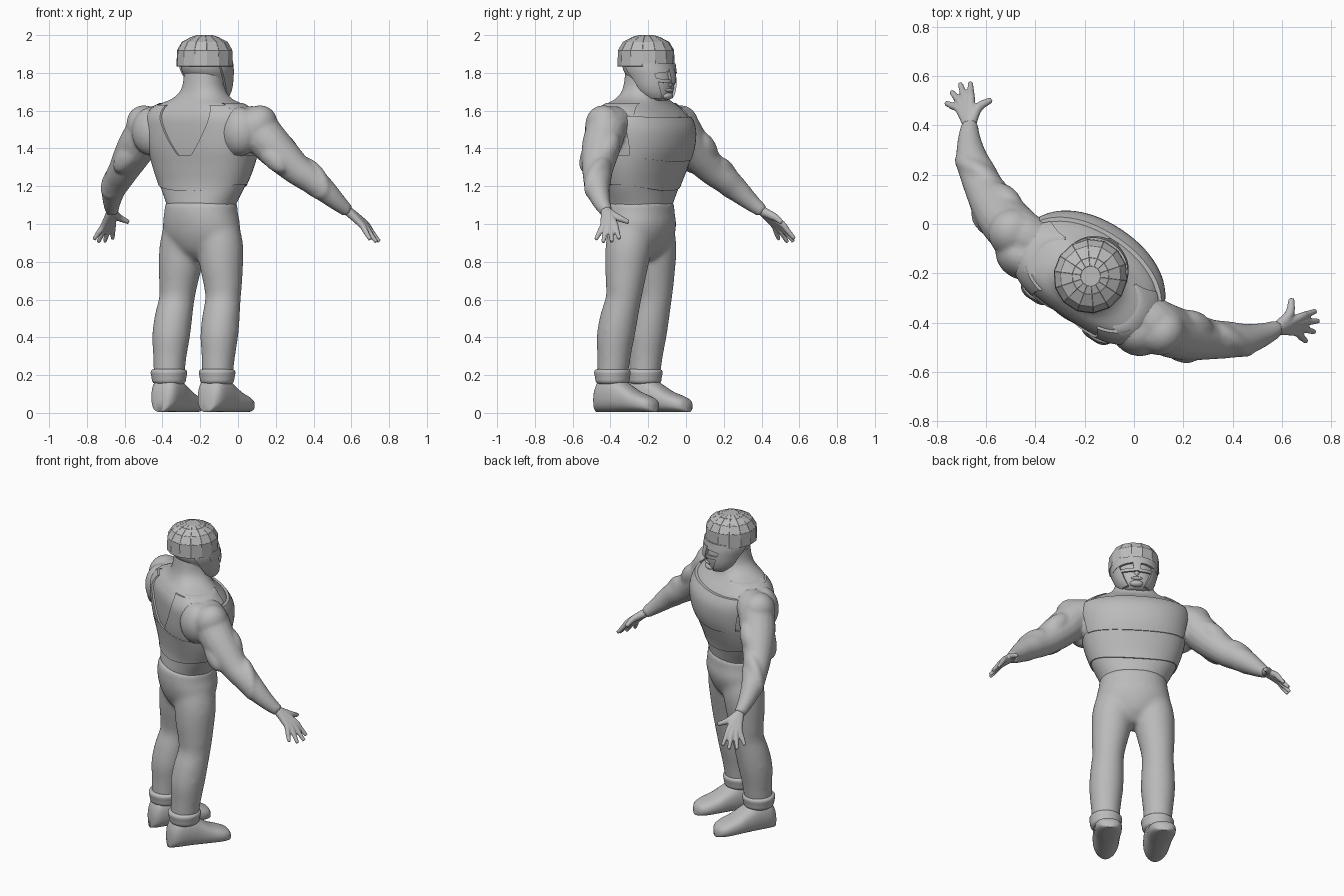
import bpy, bmesh, math
from mathutils import Vector, Matrix

cube = bpy.data.objects.get("Cube")
if cube:
    bpy.data.objects.remove(cube)

# The figure is built facing +y, then turned and placed
PLACE = Matrix.Translation((-0.025, 0.017, 0)) @ Matrix.Rotation(math.radians(-33.5), 4, 'Z')
grey = bpy.data.materials.new("plain_grey")
grey.use_nodes = True
grey.diffuse_color = (0.5, 0.5, 0.5, 1)
grey.node_tree.nodes["Principled BSDF"].inputs["Base Color"].default_value = (0.5, 0.5, 0.5, 1)


def finish(name, bm, sharp=0.6, voxel=0, smooth=4, flat=False):
    bmesh.ops.recalc_face_normals(bm, faces=bm.faces)
    mesh = bpy.data.meshes.new(name)
    bm.to_mesh(mesh)
    bm.free()
    mesh.materials.append(grey)
    for p in mesh.polygons:
        p.use_smooth = not flat
    ob = bpy.data.objects.new(name, mesh)
    bpy.context.collection.objects.link(ob)
    ob.matrix_world = PLACE
    if voxel:
        mod = ob.modifiers.new("Merge", 'REMESH')
        mod.mode, mod.voxel_size, mod.use_smooth_shade = 'VOXEL', voxel, True
        mod = ob.modifiers.new("Soften", 'SMOOTH')
        mod.factor, mod.iterations = 0.5, smooth
    elif not flat:
        mesh.set_sharp_from_angle(angle=sharp)
    return ob


def spline(pts, n=5):
    """Catmull-Rom through tuples of any length."""
    out = []
    for i in range(len(pts) - 1):
        quad = [pts[max(0, i - 1)], pts[i], pts[i + 1], pts[min(len(pts) - 1, i + 2)]]
        for k in range(n):
            t = k / n
            out.append(tuple(b + t * ((c - a) / 2 + t * (a - 2.5 * b + 2 * c - d / 2
                       + t * (1.5 * (b - c) + (d - a) / 2))) for a, b, c, d in zip(*quad)))
    return out + [tuple(pts[-1])]


def skin(bm, rings):
    rows = [[bm.verts.new(p) for p in r] for r in rings]
    n = len(rows[0])
    for r, s in zip(rows, rows[1:]):
        for i in range(n):
            bm.faces.new((r[i], r[(i + 1) % n], s[(i + 1) % n], s[i]))
    bm.faces.new(rows[0])
    bm.faces.new(rows[-1])


def oval(a, b, ang, power):
    c, s = math.cos(ang), math.sin(ang)
    e = 2 / power
    return a * math.copysign(abs(c) ** e, c), b * math.copysign(abs(s) ** e, s)


def ring_point(sec, ang, off=0):
    """Section is (z, centre y, half width, half depth, optional squareness of the back)."""
    z, cy, a, b, *back = sec
    x, y = oval(a + off, b + off, ang, back[0] if back and math.sin(ang) < 0 else 2.1)
    return Vector((x, cy + y, z))


def loft(bm, secs, n=48):
    skin(bm, [[ring_point(s, math.tau * i / n) for i in range(n)] for s in spline(secs)])


def tube(bm, pts, side=1, n=16, steps=5):
    """Round limb through (x, y, z, radius) points."""
    path = spline(pts, steps)
    rings = []
    for i, p in enumerate(path):
        d = Vector(path[min(i + 1, len(path) - 1)][:3]) - Vector(path[max(i - 1, 0)][:3])
        u = d.cross(Vector((0.3, 1, 0.1))).normalized()
        v = d.cross(u).normalized()
        ring = [Vector(p[:3]) + p[3] * (math.cos(t) * u + math.sin(t) * v)
                for t in (math.tau * k / n for k in range(n))]
        rings.append([Vector((side * q.x, q.y, q.z)) for q in ring])
    skin(bm, rings)


def ball(bm, at, size, tilt=0.0, side=1):
    m = (Matrix.Diagonal((side, 1, 1, 1)) @ Matrix.Translation(at)
         @ Matrix.Rotation(tilt, 4, 'Y') @ Matrix.Diagonal((*size, 1)))
    bmesh.ops.create_uvsphere(bm, u_segments=20, v_segments=12, radius=1, matrix=m)


def section(secs, z):
    dense = spline(secs, 8)
    for s, t in zip(dense, dense[1:]):
        if s[0] <= z <= t[0]:
            k = (z - s[0]) / (t[0] - s[0])
            return tuple(a + k * (b - a) for a, b in zip(s, t))
    return dense[0] if z < dense[0][0] else dense[-1]


def plate(name, secs, low, high, z0, z1, off, thick=0.016, cols=28, rows=10):
    """Curved plate on a lofted body; low/high are start and end angles at its bottom and top,
    z0/z1 are heights as functions of the angle, off is the height of its outer face."""
    bm = bmesh.new()
    skins = []
    for depth in (off, off - thick):
        grid = []
        for j in range(rows + 1):
            t, row = j / rows, []
            for i in range(cols + 1):
                a0, a1 = (l + t * (h - l) for l, h in zip(low, high))
                a = math.radians(a0 + (a1 - a0) * i / cols)
                z = z0(a) + t * (z1(a) - z0(a))
                row.append(bm.verts.new(ring_point(section(secs, z), a, depth)))
            grid.append(row)
        for r, s in zip(grid, grid[1:]):
            for i in range(cols):
                bm.faces.new((r[i], r[i + 1], s[i + 1], s[i]))
        skins.append(grid[0] + [r[-1] for r in grid[1:]] + grid[-1][-2::-1]
                     + [r[0] for r in grid[-2:0:-1]])
    outer, inner = skins
    if abs(high[1] - high[0]) < 360:
        for i in range(len(outer)):
            bm.faces.new((outer[i - 1], outer[i], inner[i], inner[i - 1]))
    else:
        for k in (range(1, cols + 1), range(cols + rows + 1, 2 * cols + rows + 1)):
            for i in k:
                bm.faces.new((outer[i - 1], outer[i], inner[i], inner[i - 1]))
        bmesh.ops.remove_doubles(bm, verts=bm.verts, dist=0.0001)
    return finish(name, bm)


# Torso with neck, shoulders and arms, merged into one skin
TORSO = [(1.05, -.31, .175, .135, 2.2), (1.10, -.305, .188, .145, 2.2),
         (1.2, -.29, .24, .15, 2.3), (1.3, -.277, .276, .173, 2.6),
         (1.4, -.267, .296, .198, 3.0), (1.5, -.268, .31, .202, 3.1),
         (1.57, -.285, .308, .182, 3.0), (1.625, -.3, .265, .142, 2.7),
         (1.665, -.295, .165, .118, 2.4), (1.72, -.285, .115, .108, 2.2),
         (1.82, -.275, .104, .105, 2.2)]
ARM = [(.22, -.28, 1.52, .09), (.33, -.29, 1.52, .104), (.405, -.28, 1.44, .106),
       (.48, -.252, 1.36, .096), (.55, -.218, 1.288, .082), (.61, -.18, 1.238, .075),
       (.662, -.145, 1.188, .066), (.715, -.085, 1.118, .048), (.75, -.03, 1.066, .034)]
bm = bmesh.new()
loft(bm, TORSO)
for side in (1, -1):
    tube(bm, ARM, side)
    ball(bm, (.355, -.3, 1.515), (.1, .105, .118), .5, side)        # shoulder muscle
    ball(bm, (.47, -.205, 1.40), (.06, .055, .105), -.75, side)     # biceps
    ball(bm, (.45, -.315, 1.368), (.062, .058, .125), -.75, side)   # triceps
    ball(bm, (.615, -.172, 1.242), (.08, .052, .135), -.75, side)   # forearm muscle
    ball(bm, (.28, -.36, 1.49), (.11, .095, .13), 0, side)          # shoulder blade
finish("upper_body", bm, voxel=.01, smooth=7)

# Hands
KNUCKLES = [(.80, .054, 1.005), (.814, .04, .993), (.82, .018, .99), (.816, -.004, .997)]
TIPS = [(.84, .112, .922), (.872, .085, .907), (.884, .039, .903), (.878, -.012, .917)]
for side, word in ((1, "right"), (-1, "left")):
    bm = bmesh.new()
    for knuckle, tip in zip(KNUCKLES, TIPS):
        mid = [(a + b) / 2 for a, b in zip(knuckle, tip)]
        tube(bm, [(.742, -.04, 1.078, .026), (*knuckle, .018), (*mid, .0145), (*tip, .0105)],
             side, n=10, steps=3)
    tube(bm, [(.75, -.02, 1.063, .025), (.758, .045, 1.035, .02), (.73, .1, 1.01, .012)],
         side, n=10, steps=3)
    finish(word + "_hand", bm, voxel=.0055, smooth=3)

# Trousers
bm = bmesh.new()
loft(bm, [(.81, -.305, .04, .06), (.86, -.305, .13, .115), (.93, -.305, .203, .15),
          (1.0, -.305, .215, .167), (1.06, -.31, .203, .166), (1.115, -.307, .2, .162)])
LEG = [(.09, -.305, 1.04, .11), (.105, -.305, .95, .12), (.121, -.306, .87, .122),
       (.131, -.311, .78, .115), (.142, -.314, .68, .102), (.147, -.321, .6, .094),
       (.151, -.347, .5, .1), (.153, -.367, .4, .1), (.154, -.376, .3, .089),
       (.153, -.386, .18, .081)]
for side in (1, -1):
    tube(bm, LEG, side, n=24)
finish("trousers", bm, voxel=.011, smooth=25)

# Shoes with padded ankle cuffs
SHOE = [(-.487, .025, .07), (-.476, .055, .13), (-.44, .075, .185), (-.37, .079, .195),
        (-.30, .078, .155), (-.235, .08, .115), (-.17, .077, .09), (-.125, .058, .07),
        (-.107, .025, .045)]
for side, word in ((1, "right"), (-1, "left")):
    bm = bmesh.new()
    rings = []
    for y, w, h in spline(SHOE, 4):
        cx = .15 + .04 * (y + .4)
        ring = []
        for k in range(24):
            x, z = oval(w, h / 2, math.tau * k / 24, 2.5)
            ring.append(Vector((side * (cx + x), y, h / 2 + z + .004)))
        rings.append(ring)
    skin(bm, rings)
    finish(word + "_shoe", bm, sharp=1.2)
    bm = bmesh.new()
    cuff = [(.152, .074), (.165, .088), (.19, .093), (.215, .097), (.228, .09), (.232, .076)]
    skin(bm, [[Vector((side * .153 + r * math.cos(t), -.386 + r * math.sin(t), z))
               for t in (math.tau * k / 28 for k in range(28))] for z, r in spline(cuff, 4)])
    finish(word + "_ankle_cuff", bm, sharp=1.2)

# Body armour: waist, belly band, chest plate, back straps and shoulder straps
level = lambda z: (lambda a: z)
plate("waist_band", TORSO, (0, 360), (0, 360), level(1.095), level(1.22), .004, cols=48)
plate("belly_band", TORSO, (0, 360), (0, 360), lambda a: 1.175 + .035 * math.cos(a) ** 2,
      level(1.365), .011, cols=48)
plate("chest_plate", TORSO, (22, 158), (16, 164), lambda a: 1.33 + .03 * math.cos(a) ** 2,
      lambda a: 1.575 - .01 * math.sin(a), .016, .02)
for side, word in ((1, "right"), (-1, "left")):
    turn = lambda pair: pair if side > 0 else [180 - v for v in pair]
    plate(word + "_back_strap", TORSO, turn((-87, -34)), turn((-65, -20)),
          level(1.36), level(1.63), .009, .016, 18, 14)
    plate(word + "_shoulder_strap", TORSO, turn((-32, 35)), turn((-40, 45)),
          level(1.58), level(1.64), .009, .016, 14, 8)

# Head and jaw
HEAD = [(1.655, -.2, .05, .05), (1.675, -.21, .08, .08), (1.72, -.223, .104, .103),
        (1.77, -.24, .117, .122), (1.83, -.262, .128, .135), (1.92, -.27, .115, .125),
        (1.975, -.272, .06, .07)]
bm = bmesh.new()
loft(bm, HEAD)
finish("head", bm, sharp=1.2)
bm = bmesh.new()
ball(bm, (0, -.13, 1.755), (.02, .025, .035))
ball(bm, (0, -.127, 1.708), (.035, .014, .01))
ball(bm, (0, -.138, 1.678), (.04, .025, .02))
finish("nose_mouth_chin", bm, sharp=1.2)

# Face guard
plate("brow_guard", HEAD, (15, 165), (15, 165), lambda a: 1.775 + .03 * math.sin(a),
      level(1.85), .014, .024)
plate("nose_guard", HEAD, (83, 97), (80, 100), level(1.745), level(1.82), .018, .02, 6)
for side, word in ((1, "right"), (-1, "left")):
    turn = lambda pair: pair if side > 0 else [180 - v for v in pair]
    plate(word + "_cheek_guard", HEAD, turn((-5, 54)), turn((-22, 38)), level(1.665),
          level(1.845), .013, .018, 12)
    plate(word + "_eye_rim", HEAD, turn((35, 84)), turn((35, 84)),
          lambda a: 1.77 - .025 * math.sin(a), lambda a: 1.785 - .02 * math.sin(a),
          .011, .016, 12, 3)

# Helmet: faceted dome whose panels are parted by fine seams
bm = bmesh.new()
dome = [(1.835, .135), (1.835, .149), (1.92, .146), (1.963, .121), (1.988, .074), (1.999, .04)]
skin(bm, [[Vector((r * math.cos(t), -.274 + 1.02 * r * math.sin(t), z))
           for t in (math.tau * k / 14 for k in range(14))] for z, r in dome])
panels = [f for f in bm.faces if f.calc_center_median().z > 1.85 and len(f.verts) == 4]
bmesh.ops.recalc_face_normals(bm, faces=bm.faces)
bmesh.ops.inset_individual(bm, faces=panels, thickness=.001, depth=.0012)
finish("helmet", bm, flat=True)
